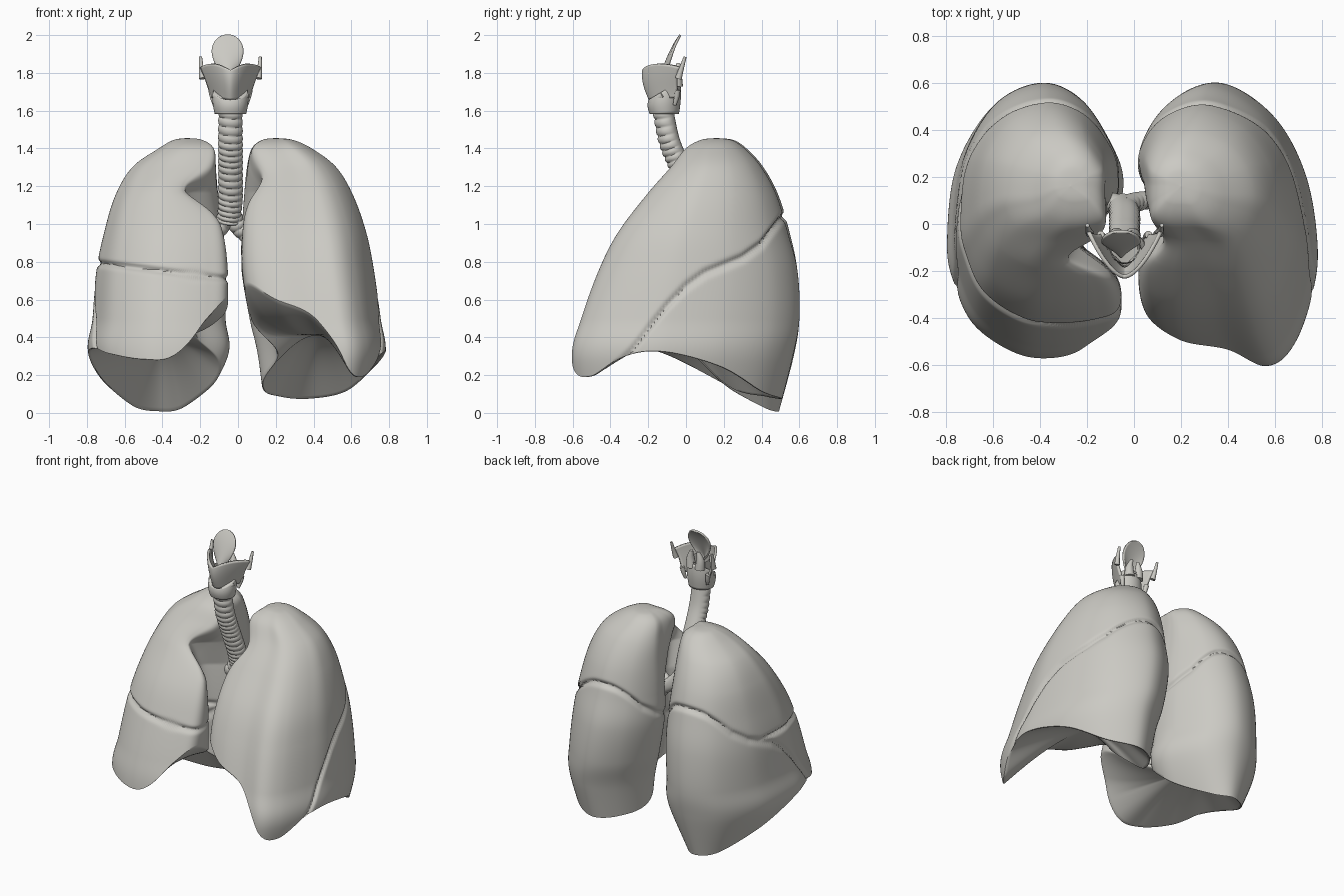
import bpy, bmesh, math
from mathutils import Vector

cube = bpy.data.objects.get("Cube")
if cube:
    bpy.data.objects.remove(cube, do_unlink=True)

tissue = bpy.data.materials.new("pale_warm_grey")
tissue.use_nodes = True
tissue.diffuse_color = (0.6, 0.59, 0.55, 1)
tissue.node_tree.nodes["Principled BSDF"].inputs["Base Color"].default_value = (0.6, 0.59, 0.55, 1)


def spline(pts, t, closed=False):
    """Smooth curve through tuples of any length, t in 0..1."""
    n = len(pts)
    segs = n if closed else n - 1
    t = t * segs
    i = min(int(t), segs - 1)
    f = t - i
    pick = (lambda k: pts[k % n]) if closed else (lambda k: pts[max(0, min(n - 1, k))])
    return [b + 0.5 * f * (c - a + f * (2 * a - 5 * b + 4 * c - d + f * (3 * (b - c) + d - a)))
            for a, b, c, d in zip(pick(i - 1), pick(i), pick(i + 1), pick(i + 2))]


def sheet(name, func, nu, nv, wrap=False, thick=0.0, fill=False):
    """Surface from func(u, v); u may wrap round, ends may be filled."""
    bm = bmesh.new()
    du = nu if wrap else nu - 1
    rows = [[bm.verts.new(func(i / du, j / (nv - 1))) for i in range(nu)] for j in range(nv)]
    for a, b in zip(rows, rows[1:]):
        for i in range(du):
            k = (i + 1) % nu
            bm.faces.new((a[i], a[k], b[k], b[i]))
    if fill:
        bm.faces.new(rows[0])
        bm.faces.new(rows[-1])
    bmesh.ops.remove_doubles(bm, verts=bm.verts, dist=1e-5)
    bmesh.ops.recalc_face_normals(bm, faces=bm.faces)
    me = bpy.data.meshes.new(name)
    bm.to_mesh(me)
    bm.free()
    me.materials.append(tissue)
    ob = bpy.data.objects.new(name, me)
    bpy.context.collection.objects.link(ob)
    if thick:
        mod = ob.modifiers.new("thickness", 'SOLIDIFY')
        mod.thickness = thick
        mod.offset = 0
    bpy.ops.object.select_all(action='DESELECT')
    ob.select_set(True)
    bpy.context.view_layer.objects.active = ob
    bpy.ops.object.shade_smooth_by_angle(angle=math.radians(50))


def tube(name, path, sides=24, steps=16, rings=0, fill=True):
    """Tube along (x, y, z, radius) points; rings adds cartilage hoops at the front."""
    def f(u, v):
        p = spline(path, v)
        tangent = (Vector(spline(path, min(1, v + .01))[:3]) - Vector(spline(path, max(0, v - .01))[:3])).normalized()
        side = Vector((0, 1, 0)).cross(tangent).normalized()
        up = tangent.cross(side)
        c, s = math.cos(math.tau * u), math.sin(math.tau * u)
        r = p[3]
        if rings:
            hoop = abs(math.sin(math.pi * (rings * v + .12 * c))) ** 0.6
            r *= 1 - 0.25 * max(0, s) ** 2 + 0.15 * hoop * min(1, max(0, 0.6 - s))
        return Vector(p[:3]) + side * (r * c) + up * (r * s)
    sheet(name, f, sides, steps, wrap=True, fill=fill)


# Oblique fissure height against depth, shared by both lungs
OBLIQUE = [(-.5, .12), (-.3, .32), (-.2, .45), (-.1, .57), (0, .67),
           (.1, .74), (.3, .82), (.4, .89), (.5, 1.02), (.6, 1.1)]


def oblique_height(y):
    for (y0, z0), (y1, z1) in zip(OBLIQUE, OBLIQUE[1:]):
        if y <= y1:
            break
    return z0 + (z1 - z0) * (y - y0) / (y1 - y0)


def groove(distance):
    return math.exp(-(distance / .015) ** 2)


def lung(name, side, levels, outline, centre, hilum, three_lobes):
    """levels: z, inner x, outer x, front y, back y.  outline: u, v, rim height.
    hilum: depth and y of the hollow where the airway enters."""
    cache = {}
    wall = 0.82

    def column(u):
        if u not in cache:
            a, b, rim = spline(outline, u, True)
            lo, hi = 0.5, 1.0
            for _ in range(22):
                mid = (lo + hi) / 2
                if spline(levels, mid)[0] > rim:
                    lo = mid
                else:
                    hi = mid
            cache[u] = a, b, lo
        return cache[u]

    def surface(u, v):
        a, b, end = column(u)
        z, x0, x1, y0, y1 = spline(levels, end * min(1, v / wall))
        x, y = x0 + (x1 - x0) * a, y0 + (y1 - y0) * b
        # hollow on the inner side, drifting forward near the top
        hollow_y = hilum[1] - .35 * max(0, z - 1)
        fade = min(1, max(0, (1.42 - z) / .25))
        x += hilum[0] * fade * max(0, 1 - a) ** 2 * math.exp(-((y - hollow_y) / .11) ** 2)
        if v > wall:
            # hollow base rising to the dome
            s = (v - wall) / (1 - wall)
            lift = 1 - (1 - s) ** 3 if z > centre[2] else math.sin(s * math.pi / 2)
            x, y, z = x + (centre[0] - x) * s, y + (centre[1] - y) * s, z + (centre[2] - z) * lift
        else:
            # fissure grooves between lobes
            gap = z - oblique_height(y)
            depth = groove(gap * .75)
            if three_lobes and gap > 0:
                depth = max(depth, groove(z - .71 - .12 * (x - .06)))
            inward = Vector(((x0 + x1) / 2 - x, (y0 + y1) / 2 - y))
            if inward.length > 1e-4:
                inward = inward.normalized() * (.02 * depth)
            x, y = x + inward.x, y + inward.y
        return side * x, y, z

    sheet(name, surface, 240, 221, wrap=True)


left_levels = [(1.455, .2, .2, .16, .16), (1.445, .13, .29, .08, .24), (1.4, .075, .39, 0, .31),
               (1.3, .05, .52, -.08, .4), (1.15, .035, .61, -.21, .48), (.95, .02, .68, -.36, .54),
               (.75, .02, .72, -.46, .59), (.5, .06, .755, -.55, .6), (.3, .1, .78, -.6, .565),
               (0, .13, .7, -.56, .49)]
left_outline = [(1, .42, .32), (.93, .68, .24), (.74, .89, .11), (.44, 1, .07), (.17, .92, .08),
                (.01, .74, .13), (0, .52, .34), (0, .3, .55), (.03, .1, .68), (.22, .02, .6),
                (.5, .01, .5), (.72, 0, .23), (.86, .08, .19), (.96, .24, .3)]
lung("left_lung", 1, left_levels, left_outline, (.42, .02, .41), (.11, .04), False)

right_levels = [(1.455, .27, .27, .16, .16), (1.445, .19, .34, .09, .25), (1.4, .13, .42, 0, .32),
                (1.3, .115, .56, -.08, .41), (1.15, .1, .65, -.2, .49), (.95, .07, .71, -.34, .55),
                (.75, .055, .75, -.43, .59), (.5, .055, .77, -.52, .6), (.3, .04, .79, -.57, .57),
                (0, .2, .66, -.58, .49)]
right_outline = [(1, .42, .3), (.95, .7, .15), (.75, .92, .03), (.47, 1, .005), (.23, .93, .02),
                 (.05, .74, .12), (.01, .6, .24), (.01, .42, .42), (0, .24, .53), (.01, .08, .6),
                 (.15, .025, .5), (.4, 0, .3), (.62, .02, .28), (.85, .12, .31), (.96, .27, .34)]
lung("right_lung", -1, right_levels, right_outline, (.42, .05, .4), (.18, -.06), True)

# Windpipe and its branches
MID = -.04
tube("trachea", [(MID, -.115, 1.63, .058), (MID, -.08, 1.45, .06), (MID, -.02, 1.3, .06),
                 (MID, .05, 1.13, .06), (MID - .01, .09, 1.01, .055)], 40, 150, rings=19)
tube("left_bronchus", [(MID, .08, 1.07, .045), (0, .1, .99, .044), (.08, .11, .92, .04),
                       (.2, .1, .86, .035)], 28, 70, rings=8)
tube("right_bronchus", [(MID, .08, 1.07, .045), (-.1, .1, .98, .045), (-.2, .09, .92, .042),
                        (-.32, .08, .88, .035)], 28, 70, rings=8)
for label, s in (("left", 1), ("right", -1)):
    tube(label + "_upper_branch", [(MID + s * .1, .1, .95, .025), (MID + s * .18, .07, .99, .024),
                                   (MID + s * .28, .04, 1.04, .02)])
    tube(label + "_lower_branch", [(MID + s * .1, .1, .93, .028), (MID + s * .18, .09, .83, .026),
                                   (MID + s * .26, .1, .72, .02)])


# Voice box
def thyroid(u, v):
    a = 2 * u - 1
    b = abs(a)
    low, high = 1.66 + .01 * b, 1.815 + .035 * math.sin(min(1, b * 1.5) * math.pi / 2) - .02 * b ** 6
    width = .1 + .055 * v ** 1.3
    y = -.19 - .035 * math.sin(v * math.pi * .6) + (.15 + .04 * v) * b ** 1.7
    return MID + width * a, y, low + (high - low) * v


def cricoid(u, v):
    c, s = math.cos(math.tau * u), math.sin(math.tau * u)
    high = 1.655 + .05 * (1 + s)
    bulge = .92 + .14 * math.sin(math.pi * v * .8)
    return MID + .08 * c * bulge, -.115 + .074 * s * bulge, 1.585 + (high - 1.585) * v


def epiglottis(u, v):
    a = 2 * u - 1
    width = .006 + .077 * math.sin(math.pi * min(.999, v) ** 1.5) ** .5
    return MID - .015 + width * a, -.14 + .09 * v + .02 * v ** 4 + .03 * a * a * (1 - v), 1.77 + .23 * v


sheet("thyroid_cartilage", thyroid, 41, 16, thick=.016)
sheet("cricoid_cartilage", cricoid, 40, 12, wrap=True, thick=.02)
sheet("epiglottis", epiglottis, 17, 32, thick=.012)
tube("larynx_lining", [(MID, -.115, 1.6, .055), (MID, -.11, 1.7, .06), (MID, -.1, 1.78, .065)], fill=False)
for label, s in (("left", 1), ("right", -1)):
    tube(label + "_upper_horn", [(MID + s * .148, -.04, 1.77, .018), (MID + s * .154, -.025, 1.82, .013),
                                 (MID + s * .158, -.005, 1.885, .008)], 12, 10)
    tube(label + "_lower_horn", [(MID + s * .102, -.045, 1.71, .016), (MID + s * .094, -.05, 1.67, .014),
                                 (MID + s * .085, -.06, 1.63, .009)], 12, 10)
    tube(label + "_arytenoid", [(MID + s * .035, -.05, 1.73, .034), (MID + s * .038, -.048, 1.79, .026),
                                (MID + s * .025, -.04, 1.85, .01)], 16, 10)
    tube(label + "_throat_muscle", [(MID + s * .015, -.185, 1.61, .012), (MID + s * .045, -.165, 1.645, .024),
                                    (MID + s * .085, -.12, 1.685, .016)], 16, 10)
